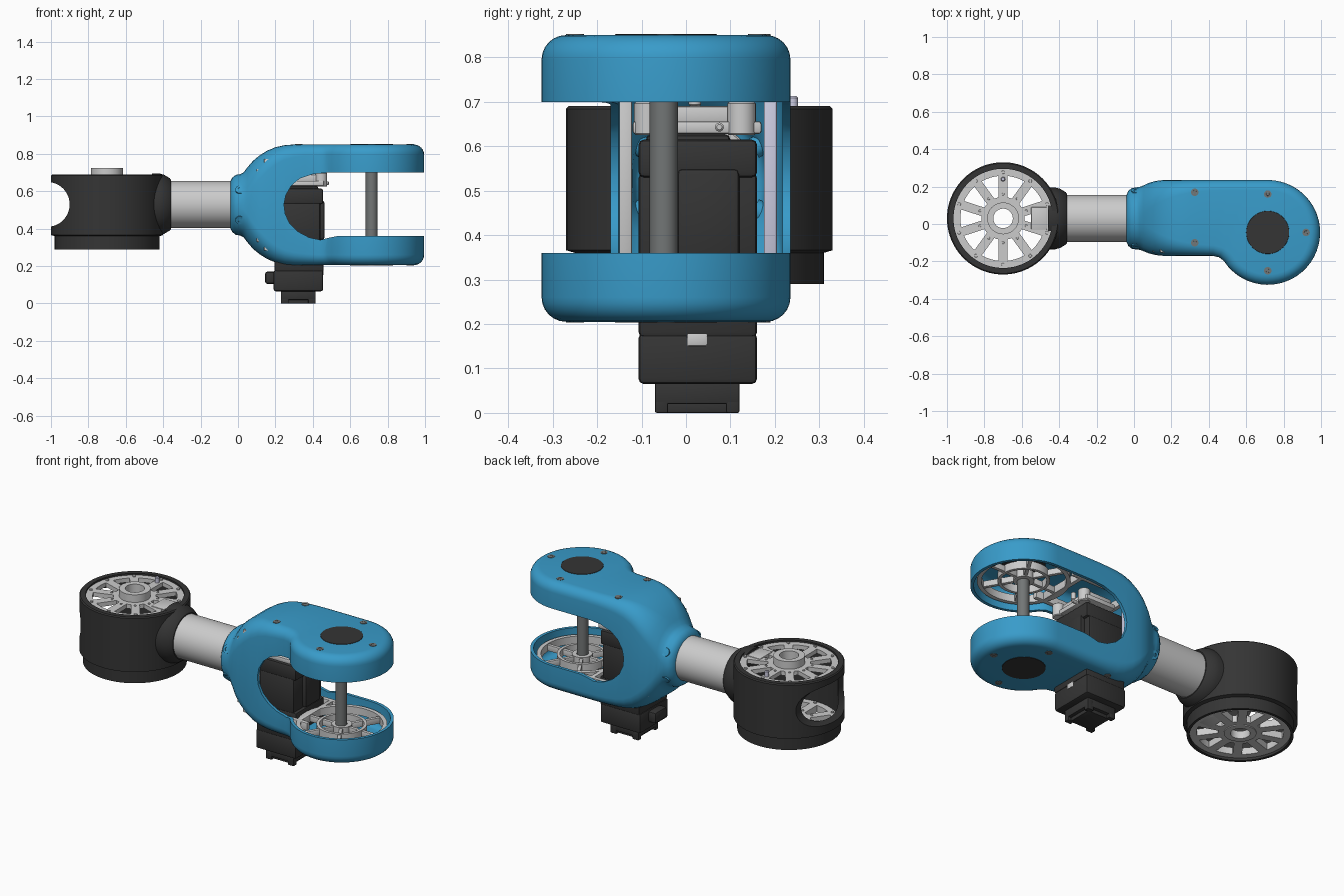
import bpy, bmesh
from math import sin, cos, pi, radians
from mathutils import Matrix, Vector

if "Cube" in bpy.data.objects:
    bpy.data.objects.remove(bpy.data.objects["Cube"])

def material(name, rgb):
    m = bpy.data.materials.new(name)
    m.diffuse_color = (*rgb, 1)
    m.use_nodes = True
    m.node_tree.nodes["Principled BSDF"].inputs["Base Color"].default_value = m.diffuse_color
    return m

BLUE = material("blue_shell", (0.04, 0.33, 0.59))
BLACK = material("black_plastic", (0.035, 0.035, 0.035))
DARK = material("dark_steel", (0.17, 0.18, 0.18))
LILAC = material("pale_lilac", (0.6, 0.6, 0.75))
T = Matrix.Translation
ROT_X = Matrix.Rotation(pi / 2, 4, 'Y')     # local z becomes x
ROT_Y = Matrix.Rotation(-pi / 2, 4, 'X')    # local z becomes y

def make(name, bm, mat=None):
    bmesh.ops.recalc_face_normals(bm, faces=bm.faces)
    me = bpy.data.meshes.new(name)
    bm.to_mesh(me)
    bm.free()
    ob = bpy.data.objects.new(name, me)
    bpy.context.collection.objects.link(ob)
    if mat:
        me.materials.append(mat)
    smooth(ob)
    return ob

def activate(ob):
    bpy.ops.object.select_all(action='DESELECT')
    ob.select_set(True)
    bpy.context.view_layer.objects.active = ob

def smooth(ob):
    activate(ob)
    bpy.ops.object.shade_smooth_by_angle(angle=radians(35))

def lathe(bm, prof, m=Matrix(), seg=64):
    """Spin a closed (radius, height) profile about local z."""
    rows = [[bm.verts.new(m @ Vector((r * cos(2 * pi * i / seg), r * sin(2 * pi * i / seg), h)))
             for i in range(seg)] for r, h in prof]
    for a, b in zip(rows, rows[1:] + rows[:1]):
        for i in range(seg):
            j = (i + 1) % seg
            bm.faces.new((a[i], a[j], b[j], b[i]))
    bmesh.ops.remove_doubles(bm, verts=[v for r in rows for v in r], dist=1e-5)

def rod(bm, r, a, b, m=Matrix(), seg=32, e=0.004):
    lathe(bm, [(0, a), (r - e, a), (r, a + e), (r, b - e), (r - e, b), (0, b)], m, seg)

def ring(bm, r0, r1, a, b, m=Matrix()):
    lathe(bm, [(r0, a), (r1, a), (r1, b), (r0, b)], m)

def box(bm, lo, hi, m=Matrix(), bevel=0.006):
    lo, hi = Vector(lo), Vector(hi)
    vs = bmesh.ops.create_cube(bm, size=1, matrix=m @ T((lo + hi) / 2) @ Matrix.Diagonal((*(hi - lo), 1)))["verts"]
    if bevel:
        es = list({e for v in vs for e in v.link_edges})
        bmesh.ops.bevel(bm, geom=es, offset=bevel, segments=2, profile=0.5, affect='EDGES')

def boxes(name, mat, items, bevel=0.006):
    bm = bmesh.new()
    for lo, hi in items:
        box(bm, lo, hi, bevel=bevel)
    return make(name, bm, mat)

def apply_mod(ob, kind, **kw):
    mod = ob.modifiers.new(kind, kind)
    for k, v in kw.items():
        setattr(mod, k, v)
    activate(ob)
    bpy.ops.object.modifier_apply(modifier=mod.name)

def cut(ob, cutter):
    cutter.hide_render = True
    apply_mod(ob, 'BOOLEAN', object=cutter, operation='DIFFERENCE', solver='EXACT')
    bpy.data.objects.remove(cutter)
    smooth(ob)

ZC = 0.5275
HX, HY = -0.70, 0.03        # round joint housing centre
FX, FY = 0.715, -0.045      # fork pivot centre

# Round joint housing with a side cutout
bm = bmesh.new()
lathe(bm, [(.265, .29), (.28, .29), (.28, .36), (.3, .366), (.3, .684), (.294, .69), (.265, .69)], T((HX, HY, 0)), 96)
housing = make("joint_housing", bm, BLACK)
bm = bmesh.new()
rod(bm, .12, -.5, .5, T((-1.02, HY, .53)) @ ROT_Y, 48)
cut(housing, make("cutout_helper", bm))

# Spoked bearing plates, top and bottom of the housing
for name, a, b, hub in (("top_spoked_plate", .655, .68, .725), ("bottom_spoked_plate", .305, .345, .30)):
    bm = bmesh.new()
    base = T((HX, HY, 0))
    ring(bm, .228, .266, a, b, base)
    ring(bm, .085, .115, a, b, base)
    ring(bm, .052, .085, min(a, hub), max(b, hub), base)
    for k in range(10):
        m = base @ Matrix.Rotation(2 * pi * (k + .5) / 10, 4, 'Z')
        box(bm, (.1, -.024, a), (.24, .024, b), m, 0)
        rod(bm, .009, b, b + .007, m @ T((.247, 0, 0)), 12, .001)
        rod(bm, .007, b, b + .005, m @ T((.13, 0, 0)), 12, .001)
    box(bm, (.15, -.06, a), (.235, .06, b + .004), base, .004)
    make(name, bm)
bm = bmesh.new()
rod(bm, .012, .66, .713, T((HX, HY + .21, 0)), 16)
make("index_pin", bm, LILAC)

# Flared neck and arm tube
bm = bmesh.new()
lathe(bm, [(.12, -.46), (.165, -.46), (.165, -.42), (.158, -.395), (.14, -.365), (.132, -.358), (.12, -.358)],
      T((0, HY, .53)) @ ROT_X)
make("housing_neck", bm, BLACK)
bm = bmesh.new()
rod(bm, .126, -.43, -.01, T((0, HY, .53)) @ ROT_X, 64)
make("arm_tube", bm)

# Blue fork shell: columns of (x, upper y, lower y, half height, edge radius) from the collar
cols = [(-.04, .155, -.095, .127, .12), (-.03, .178, -.118, .146, .14), (-.012, .192, -.132, .160, .15),
        (.012, .196, -.136, .164, .15), (.03, .198, -.138, .174, .15), (.05, .206, -.145, .200, .148),
        (.08, .220, -.157, .235, .138), (.115, .230, -.166, .264, .125), (.155, .235, -.17, .289, .11),
        (.20, .235, -.17, .308, .092), (.25, .235, -.17, .319, .078), (.30, .235, -.17, .3225, .068),
        (.36, .235, -.17, .3225, .06), (.42, .235, -.17, .3225, .056)]
up = [(c[0], c[1], c[3], c[4]) for c in cols]
low = [(c[0], c[2], c[3], c[4]) for c in cols]
up += [(x, .235, .3225, .055) for x in (.5, .6)]
low += [(x, y, .3225, .055) for x, y in ((.455, -.178), (.482, -.199))]
K = 20
for k in range(K + 1):
    for side, ang in ((up, radians(90 - 90 * k / K)), (low, radians(220 + 140 * k / K))):
        side.append((FX + .28 * cos(ang), FY + .28 * sin(ang), .3225, .055))
loop = low + up[-2::-1]                     # one outline, collar to tip and back
n = len(low)
S = 6
levels = [(s, t * pi / 2 / S) for s, seq in ((-1, range(S, -1, -1)), (1, range(S + 1))) for t in seq]
bm = bmesh.new()
grid = []
for s, th in levels:
    row = []
    for i, (x, y, h, r) in enumerate(loop):
        p, q = loop[max(i - 1, 0)], loop[min(i + 1, len(loop) - 1)]
        nrm = Vector((-(q[1] - p[1]), q[0] - p[0])).normalized()
        if x < .16:                         # keep collar columns at constant x
            nrm = Vector((0, 1 if i < n else -1))
        d = r * (1 - cos(th))
        row.append(bm.verts.new((x + nrm.x * d, y + nrm.y * d, ZC + s * (h - r * (1 - sin(th))))))
    grid.append(row)
for a, b in zip(grid, grid[1:]):
    for i in range(len(loop) - 1):
        bm.faces.new((a[i], a[i + 1], b[i + 1], b[i]))
for row in (grid[0], grid[-1]):
    for i in range(n - 1):
        bm.faces.new(list(dict.fromkeys((row[i], row[i + 1], row[-2 - i], row[-1 - i]))))
bm.faces.new([r[0] for r in grid] + [r[-1] for r in reversed(grid)])
shell = make("fork_shell", bm, BLUE)
apply_mod(shell, 'SOLIDIFY', thickness=.018, offset=-1)
# Open the slot between the fork jaws
bm = bmesh.new()
slot = [(1.1, .36), (.53, .36), (.48, .35), (.44, .34), (.38, .353), (.32, .385), (.275, .43), (.252, .48), (.246, .53),
        (.256, .58), (.285, .63), (.33, .668), (.40, .692), (.48, .70), (1.1, .70)]
f = bm.faces.new([bm.verts.new((x, -.6, z)) for x, z in slot])
ext = bmesh.ops.extrude_face_region(bm, geom=[f])["geom"]
bmesh.ops.translate(bm, vec=(0, 1.2, 0), verts=[g for g in ext if isinstance(g, bmesh.types.BMVert)])
cut(shell, make("slot_helper", bm))

# Parts repeated on the upper and lower jaw
for name, s in (("upper", 1), ("lower", -1)):
    flip = T((0, 0, ZC)) @ Matrix.Diagonal((1, 1, s, 1))
    bm = bmesh.new()
    rod(bm, .115, .30, .3245, flip @ T((FX, FY, 0)), 48, .001)
    make(name + "_pivot_cap", bm, BLACK)
    bm = bmesh.new()
    for x, y in ((.325, .17), (.325, -.10), (FX, .16), (.92, FY), (FX, -.25)):
        lathe(bm, [(.010, .31), (.02, .31), (.02, .3245), (.010, .3245)], flip @ T((x, y, 0)), 20)
        rod(bm, .011, .31, .3235, flip @ T((x, y, 0)), 6, .001)
    make(name + "_cover_screws", bm, DARK)
    # Ribbed frame inside the jaw
    bm = bmesh.new()
    m = flip @ T((FX, FY, 0))
    for r0, r1 in ((.222, .245), (.12, .137), (.03, .055)):
        ring(bm, r0, r1, .20, .245, m)
    for k in range(6):
        box(bm, (.045, -.01, .205), (.23, .01, .24), m @ Matrix.Rotation(k * pi / 3, 4, 'Z'), .002)
    for y in (-.14, .17):
        box(bm, (.14, y - .012, .20), (.56, y + .012, .245), flip, .002)
    for x in (.16, .50):
        box(bm, (x - .012, -.14, .20), (x + .012, .17, .245), flip, .002)
    make(name + "_jaw_frame", bm)

# Collar screws
bm = bmesh.new()
for sy in (1, -1):
    for sz in (1, -1):
        d = Vector((0, sy * .145, sz * .08))
        m = T((.01, HY, ZC)) @ d.to_track_quat('Z', 'Y').to_matrix().to_4x4()
        lathe(bm, [(.011, .14), (.024, .14), (.024, .172), (.011, .172)], m, 20)
make("collar_screws", bm, BLUE)

# Pivot pin between the jaws
bm = bmesh.new()
rod(bm, .032, .26, .80, T((FX, FY - .005, 0)))
make("pivot_pin", bm, DARK)

# Side plates of the inner frame
boxes("front_side_plate", None, [((.10, -.15, .33), (.235, -.122, .72))], .003)
boxes("back_side_plate", LILAC, [((.10, .175, .33), (.235, .205, .72))], .003)

# Drive motor hanging through the lower jaw
boxes("drive_motor", BLACK, [
    ((.19, -.107, .065), (.455, .16, .18)), ((.195, -.107, .17), (.458, .16, .34)),
    ((.20, -.107, .33), (.44, .16, .54)), ((.20, -.107, .53), (.455, .16, .615)),
    ((.22, -.09, .60), (.43, .10, .627)), ((.40, -.02, .34), (.462, .12, .55)),
    ((.145, -.03, .105), (.20, .08, .17))], .012)
boxes("motor_foot", BLACK, [((.23, -.07, .02), (.415, .12, .07)), ((.25, -.05, 0), (.395, .10, .03)),
                            ((.23, -.07, 0), (.27, -.04, .06)), ((.23, .09, 0), (.27, .12, .06)),
                            ((.375, -.07, 0), (.415, -.04, .06)), ((.375, .09, 0), (.415, .12, .06))], .004)
boxes("motor_connector", None, [((.43, .002, .15), (.457, .048, .18))], .004)

# Output bracket on top of the motor
bm = bmesh.new()
box(bm, (.27, -.12, .628), (.46, .17, .656))
box(bm, (.28, -.10, .65), (.44, .15, .69))
for y in (-.085, .125):
    rod(bm, .032, .625, .70, T((.445, y, 0)), 24)
rod(bm, .014, .69, .735, T((.43, .02, 0)), 16)
rod(bm, .01, .45, .486, T((0, .075, .643)) @ ROT_X, 16)
make("output_bracket", bm)
